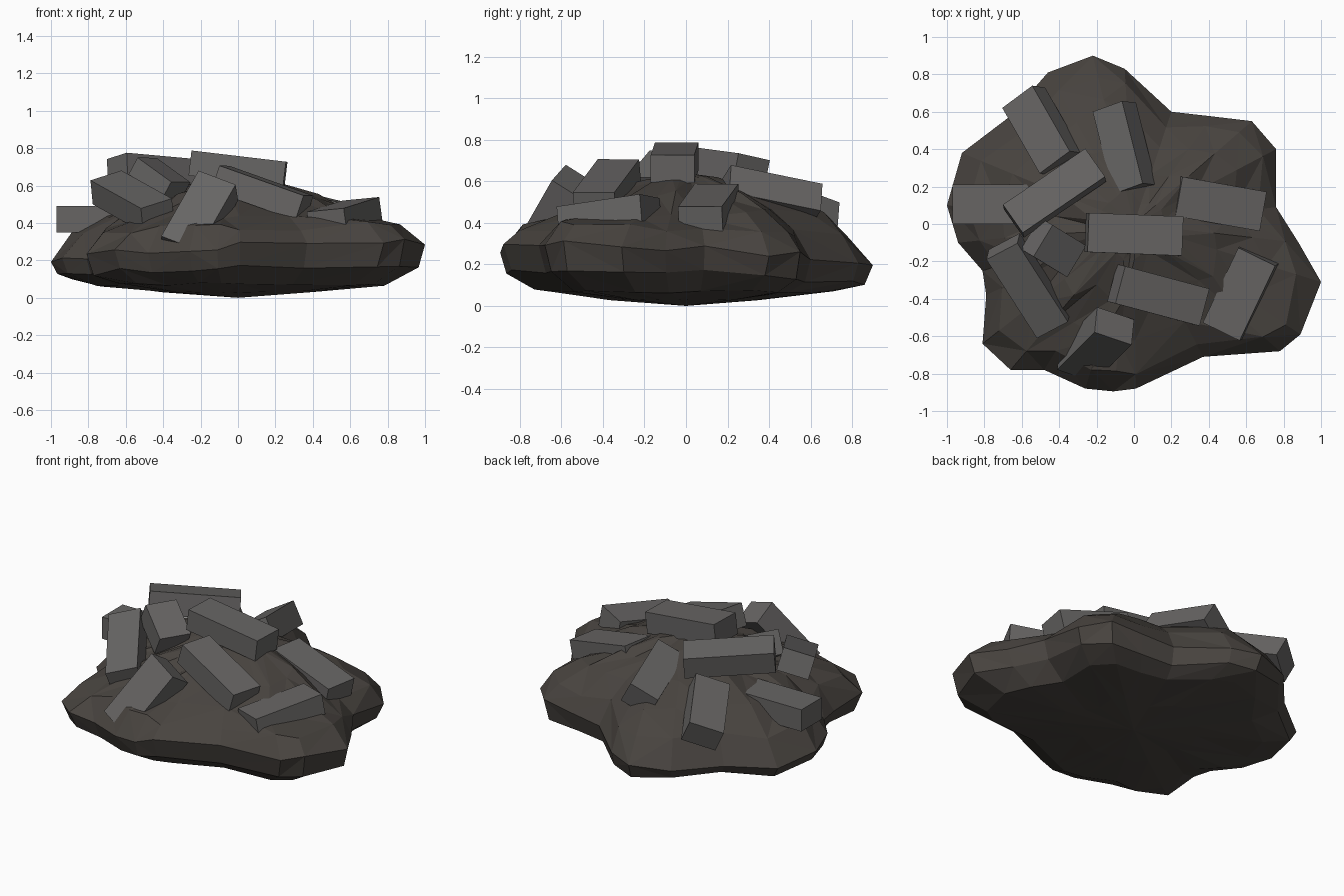
import bpy, bmesh, random
from mathutils import Vector, Matrix

if "Cube" in bpy.data.objects:
    bpy.data.objects.remove(bpy.data.objects["Cube"])

random.seed(4)


def material(name, rgb):
    m = bpy.data.materials.new(name)
    m.diffuse_color = (*rgb, 1)
    m.use_nodes = True
    m.node_tree.nodes["Principled BSDF"].inputs["Base Color"].default_value = m.diffuse_color
    return m


earth = material("dark_earth", (0.065, 0.057, 0.050))
stone = material("grey_stone", (0.135, 0.13, 0.127))


def finish(bm, name, mat):
    bmesh.ops.recalc_face_normals(bm, faces=bm.faces)
    me = bpy.data.meshes.new(name)
    bm.to_mesh(me)
    bm.free()
    me.materials.append(mat)
    ob = bpy.data.objects.new(name, me)
    bpy.context.collection.objects.link(ob)
    return ob


# Mound: lobed outline scaled through a flattened dome profile
outline = [(-.22, .90), (-.05, .83), (.20, .60), (.42, .575), (.63, .55), (.76, .40),
           (.76, .09), (.88, -.10), (1.0, -.31), (.89, -.59), (.78, -.68), (.37, -.71),
           (.01, -.88), (-.11, -.895), (-.26, -.88), (-.48, -.78), (-.66, -.78),
           (-.81, -.64), (-.79, -.38), (-.81, -.25), (-.94, -.10), (-1.0, .10),
           (-.92, .38), (-.67, .57), (-.46, .81)]
# scale, height, random height, random scale, tilt towards the front right
profile = [(.40, .03, .003, .02, 0), (.80, .07, .01, .02, 0), (.96, .14, .02, .01, .02),
           (1.0, .24, .02, 0, .045), (.89, .36, .025, .03, .02), (.70, .445, .025, .04, 0),
           (.45, .535, .025, .04, 0), (.20, .61, .015, .02, 0)]
bm = bmesh.new()
rings = []
for s, z, dz, ds, tilt in profile:
    ring = []
    for x, y in outline:
        k = s + random.uniform(-ds, ds)
        ring.append(bm.verts.new((x * k, y * k, z + tilt * (x - y) + random.uniform(-dz, dz))))
    rings.append(ring)
n = len(outline)
for lo, hi in zip(rings, rings[1:]):
    for i in range(n):
        j = (i + 1) % n
        a, b, c, d = lo[i], lo[j], hi[j], hi[i]
        tris = ((a, b, c), (a, c, d)) if random.random() < .5 else ((a, b, d), (b, c, d))
        for t in tris:
            bm.faces.new(t)
for ring, z in ((rings[0], 0), (rings[-1], .64)):
    tip = bm.verts.new((0, 0, z))
    for i in range(n):
        bm.faces.new((ring[i], ring[(i + 1) % n], tip))
finish(bm, "mound", earth)


# Stone blocks: centre, length vector, width vector, thickness
def block(name, centre, length, width, thick):
    length, width = Vector(length), Vector(width)
    u = length.normalized()
    v = (width - u * width.dot(u)).normalized()
    w = u.cross(v)
    rot = Matrix((u, v, w)).transposed().to_4x4()
    size = Matrix.Diagonal((length.length, width.length, thick, 1))
    bm = bmesh.new()
    bmesh.ops.create_cube(bm, size=1, matrix=Matrix.Translation(centre) @ rot @ size)
    finish(bm, name, stone)


blocks = {
    "top_block": ((0, -.055, .69), (.505, -.02, -.06), (0, .21, 0), .135),
    "upper_left_block": ((-.425, .165, .67), (.44, .30, -.04), (.09, -.16, .035), .14),
    "back_block": ((-.05, .405, .525), (.11, -.44, .09), (.16, .04, .09), .15),
    "front_right_block": ((.13, -.38, .56), (.45, -.12, -.16), (.05, .20, 0), .14),
    "right_block": ((.45, .11, .465), (.45, -.08, -.11), (.04, .21, 0), .14),
    "right_corner_block": ((.57, -.37, .435), (.19, .40, .06), (.20, -.09, .02), .13),
    "front_leaning_block": ((-.205, -.645, .425), (-.2, -.2, -.35), (.2, -.064, -.07), .16),
    "left_front_block": ((-.565, -.33, .515), (.27, -.42, -.15), (.17, .08, .05), .14),
    "small_block": ((-.43, -.125, .62), (.18, -.11, -.13), (.10, .17, 0), .15),
    "left_block": ((-.735, .105, .42), (.47, 0, 0), (0, .21, 0), .14),
    "back_left_block": ((-.49, .50, .46), (.2, -.35, .13), (.17, .1, .08), .15),
}
for name, args in blocks.items():
    block(name, *args)
